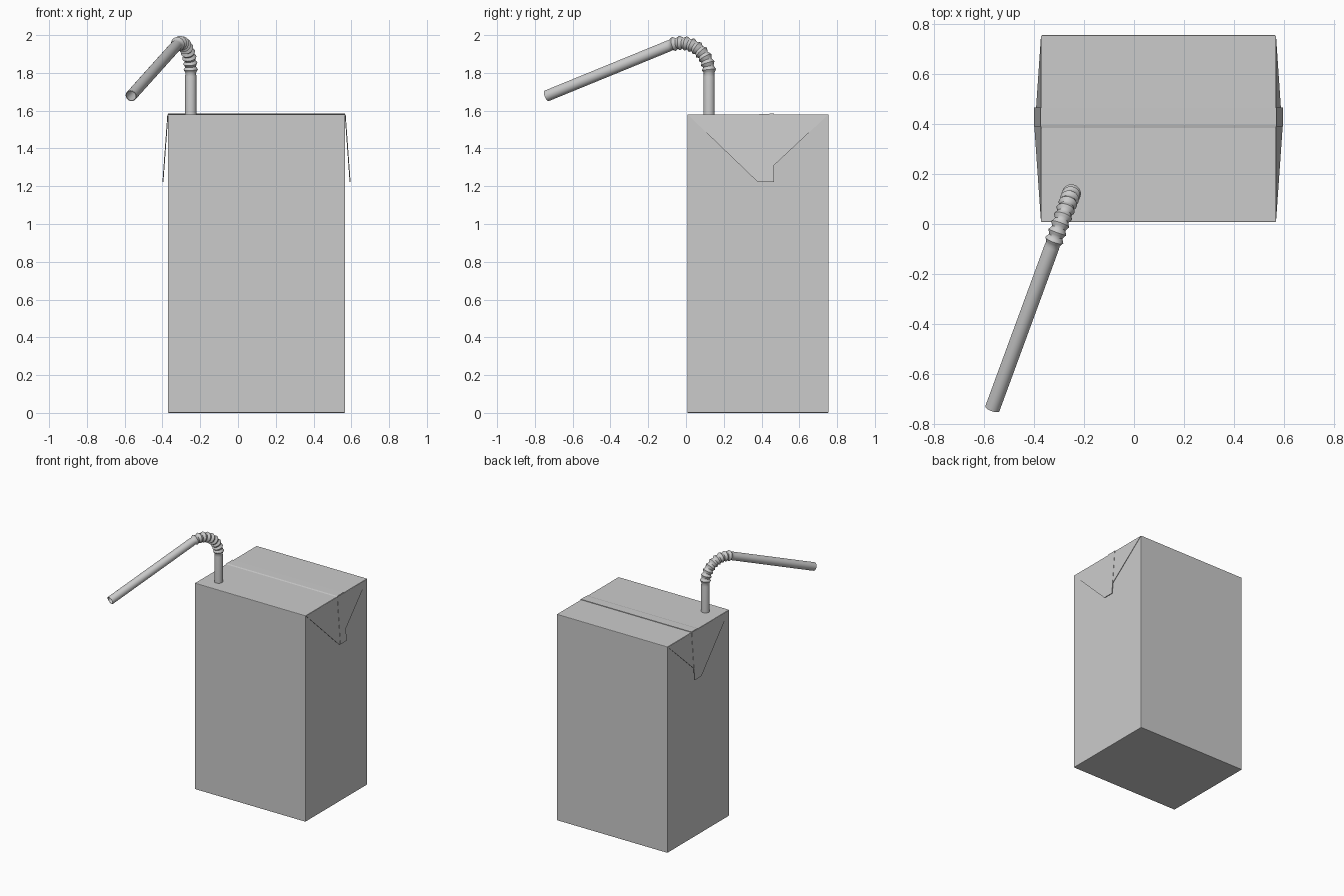
import bpy, bmesh
from math import radians, sin, cos, pi
from mathutils import Vector

if "Cube" in bpy.data.objects:
    bpy.data.objects.remove(bpy.data.objects["Cube"], do_unlink=True)

# One plain grey for everything
GREY = (0.6, 0.6, 0.6, 1)
grey = bpy.data.materials.new("plain grey")
grey.use_nodes = True
grey.diffuse_color = GREY
grey.node_tree.nodes["Principled BSDF"].inputs["Base Color"].default_value = GREY

LEFT, RIGHT = 0.567, -0.371
FRONT, BACK, SEAM = 0.007, 0.755, 0.465
TOP, FLAP_LOW, FLARE = 1.58, 1.222, 0.026


def finish(name, bm):
    bmesh.ops.recalc_face_normals(bm, faces=bm.faces)
    mesh = bpy.data.meshes.new(name)
    bm.to_mesh(mesh)
    bm.free()
    obj = bpy.data.objects.new(name, mesh)
    bpy.context.collection.objects.link(obj)
    mesh.materials.append(grey)
    return obj


def prism(name, outline, offset):
    """Extrude a flat outline by an offset vector."""
    bm = bmesh.new()
    face = bm.faces.new([bm.verts.new(p) for p in outline])
    new = bmesh.ops.extrude_face_region(bm, geom=[face], use_keep_orig=True)["geom"]
    moved = [v for v in new if isinstance(v, bmesh.types.BMVert)]
    bmesh.ops.translate(bm, verts=moved, vec=offset)
    return finish(name, bm)


# Carton body with finely rounded edges
carton = prism("carton", [(RIGHT, FRONT, 0), (LEFT, FRONT, 0),
                          (LEFT, BACK, 0), (RIGHT, BACK, 0)], (0, 0, TOP))
bevel = carton.modifiers.new("soft edges", "BEVEL")
bevel.width = 0.004
bevel.segments = 2

# Folded seam lying across the top, stepped on its back edge
prism("top_seam", [(RIGHT, 0.38, TOP - 0.001), (RIGHT, SEAM, TOP - 0.001),
                   (RIGHT, SEAM, TOP + 0.004), (RIGHT, 0.395, TOP + 0.003)],
      (LEFT - RIGHT, 0, 0))

# Folded ears hanging down both sides, flaring out towards their tips
EAR = [(FRONT + 0.004, TOP - 0.003), (0.38, FLAP_LOW), (SEAM, FLAP_LOW),
       (SEAM, 1.31), (BACK - 0.004, TOP - 0.003)]
STRIP = [(0.39, TOP), (0.39, FLAP_LOW), (SEAM, FLAP_LOW), (SEAM, TOP)]
for side, edge, out in (("left", LEFT, 1), ("right", RIGHT, -1)):
    def lean(points, lift):
        return [(edge + out * (FLARE * (TOP - z) / (TOP - FLAP_LOW) + lift), y, z)
                for y, z in points]
    prism(side + "_ear", lean(EAR, -0.002), (out * 0.003, 0, 0))
    prism(side + "_ear_seam", lean(STRIP, 0), (out * 0.003, 0, 0))

# Straw path: upright, bend, then a long sloping end
BASE = Vector((-0.25, 0.122, 0))
ACROSS = Vector((-0.317, -0.862, 0)).normalized()
UP = Vector((0, 0, 1))
SIDE = ACROSS.cross(UP)
BEND, BEND_Z, TURN = 0.158, 1.80, radians(111)
RADIUS, RIDGE, VALLEY, INNER = 0.030, 0.038, 0.028, 0.026
RIDGES, SIDES = 9, 24


def on_bend(a):
    return BASE + ACROSS * BEND * (1 - cos(a)) + UP * (BEND_Z + BEND * sin(a))


def along(a):
    return ACROSS * sin(a) + UP * cos(a)


# Each station is centre, bend angle, radius
stations = [(BASE + UP * (TOP - 0.02), 0, RADIUS),
            (BASE + UP * (BEND_Z - 0.02), 0, RADIUS)]
for i in range(RIDGES * 4 + 1):
    a = TURN * i / (RIDGES * 4)
    swell = 0.5 - 0.5 * cos(i * pi / 2)
    stations.append((on_bend(a), a, VALLEY + (RIDGE - VALLEY) * swell))
start = on_bend(TURN)
end = start + along(TURN) * 0.752
stations += [(start + along(TURN) * 0.012, TURN, RADIUS), (end, TURN, RADIUS),
             (end, TURN, INNER), (start, TURN, INNER)]

bm = bmesh.new()
rings = []
for centre, a, radius in stations:
    normal = along(a).cross(SIDE)
    rings.append([bm.verts.new(centre + radius * (SIDE * cos(t) + normal * sin(t)))
                  for t in (2 * pi * k / SIDES for k in range(SIDES))])
for lower, upper in zip(rings, rings[1:]):
    for k in range(SIDES):
        n = (k + 1) % SIDES
        bm.faces.new((lower[k], lower[n], upper[n], upper[k]))
bm.faces.new(rings[0])
bm.faces.new(rings[-1])
straw = finish("bendy_straw", bm)

bpy.ops.object.select_all(action="DESELECT")
straw.select_set(True)
bpy.context.view_layer.objects.active = straw
bpy.ops.object.shade_smooth_by_angle(angle=radians(50))
